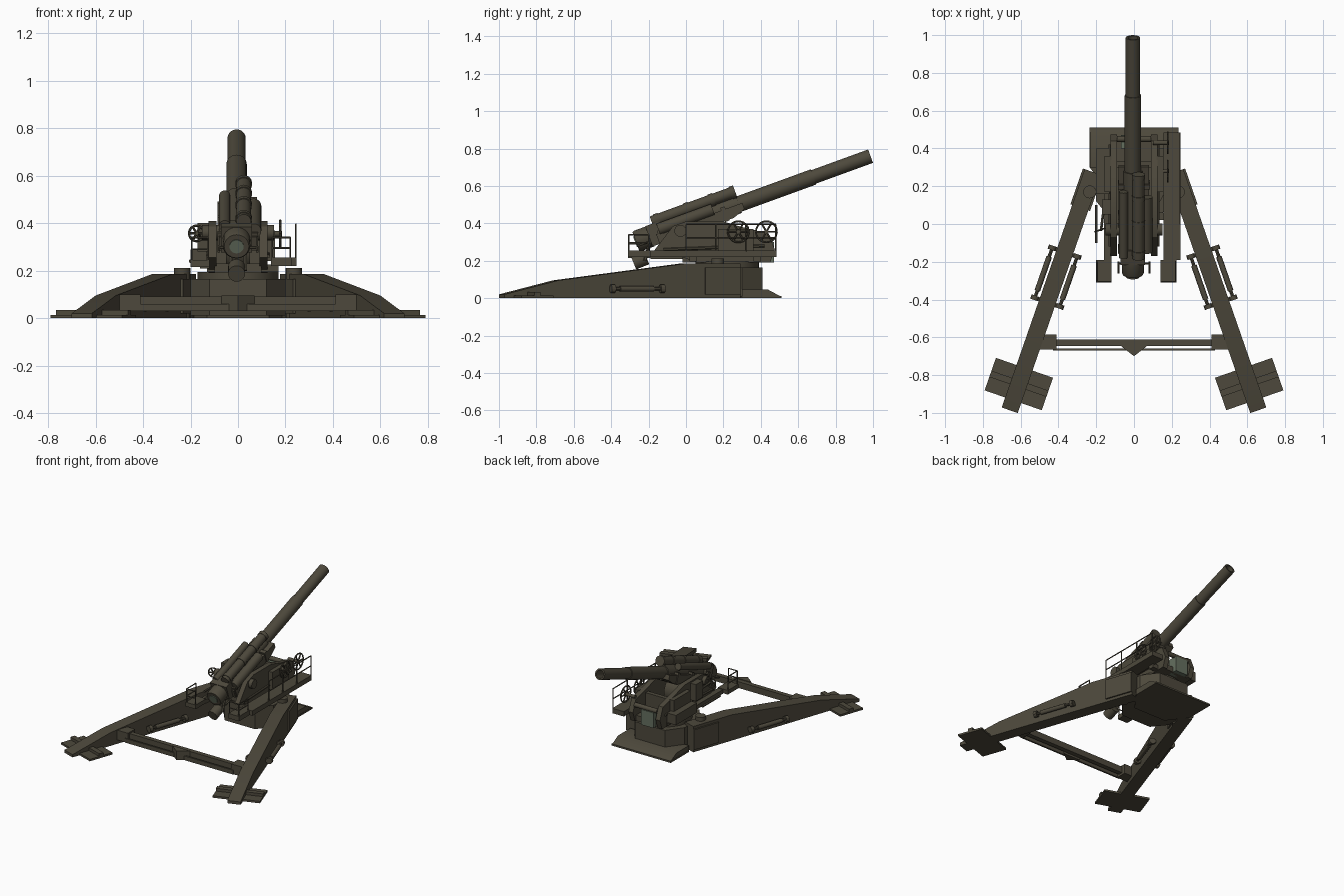
import bpy, bmesh, math
from mathutils import Matrix, Vector

if "Cube" in bpy.data.objects:
    bpy.data.objects.remove(bpy.data.objects["Cube"])


def material(name, rgb):
    m = bpy.data.materials.new(name)
    m.use_nodes = True
    m.diffuse_color = (*rgb, 1)
    m.node_tree.nodes["Principled BSDF"].inputs["Base Color"].default_value = (*rgb, 1)
    return m


OLIVE = material("dark olive paint", (0.075, 0.066, 0.045))
GREEN = material("grey green metal", (0.13, 0.16, 0.115))
made = []


def finish(name, bm, M=None, mat=OLIVE):
    bmesh.ops.recalc_face_normals(bm, faces=bm.faces)
    me = bpy.data.meshes.new(name)
    bm.to_mesh(me)
    bm.free()
    if M is not None:
        me.transform(M)
    me.materials.append(mat)
    ob = bpy.data.objects.new(name, me)
    bpy.context.collection.objects.link(ob)
    made.append(ob)


def extrude(name, pts, axis, a, b, M=None, mat=OLIVE):
    """Extrude a flat outline between a and b along the given axis (0 = x, 2 = z)."""
    bm = bmesh.new()
    def at(p, d):
        return (d, *p) if axis == 0 else (*p, d)
    lo = [bm.verts.new(at(p, a)) for p in pts]
    hi = [bm.verts.new(at(p, b)) for p in pts]
    bm.faces.new(lo)
    bm.faces.new(hi[::-1])
    for i in range(len(pts)):
        j = (i + 1) % len(pts)
        bm.faces.new((lo[i], lo[j], hi[j], hi[i]))
    finish(name, bm, M, mat)


def box(name, x0, x1, y0, y1, z0, z1, M=None, mat=OLIVE):
    extrude(name, [(x0, y0), (x1, y0), (x1, y1), (x0, y1)], 2, z0, z1, M, mat)


def add_rod(bm, p, q, r, sides):
    p, q = Vector(p), Vector(q)
    T = Matrix.Translation((p + q) / 2) @ (q - p).to_track_quat("Z", "Y").to_matrix().to_4x4()
    bmesh.ops.create_cone(bm, cap_ends=True, segments=sides, radius1=r, radius2=r,
                          depth=(q - p).length, matrix=T)


def cyl(name, p, q, r, M=None, mat=OLIVE, sides=20):
    bm = bmesh.new()
    add_rod(bm, p, q, r, sides)
    finish(name, bm, M, mat)


def rods(name, pairs, r=0.004):
    bm = bmesh.new()
    for p, q in pairs:
        add_rod(bm, p, q, r, 6)
    finish(name, bm)


def lathe(name, profile, M, sides=28):
    """Spin (distance, radius) points about the y axis."""
    bm = bmesh.new()
    vs = [bm.verts.new((r, u, 0)) for u, r in profile]
    es = [bm.edges.new(e) for e in zip(vs, vs[1:])]
    bmesh.ops.spin(bm, geom=vs + es, cent=(0, 0, 0), axis=(0, 1, 0),
                   angle=math.tau, steps=sides, use_duplicate=False)
    bmesh.ops.remove_doubles(bm, verts=bm.verts, dist=0.0005)
    finish(name, bm, M)


def handwheel(name, centre, axis, radius, spokes=6):
    T = Matrix.Translation(centre) @ Vector(axis).to_track_quat("Z", "Y").to_matrix().to_4x4()
    n = 24
    rim = [Vector((radius * math.cos(math.tau * i / n), radius * math.sin(math.tau * i / n), 0))
           for i in range(n)]
    pairs = [(T @ rim[i], T @ rim[(i + 1) % n]) for i in range(n)]
    pairs += [(T @ Vector(), T @ rim[i]) for i in range(0, n, n // spokes)]
    rods(name, pairs, 0.005)


def railing(name, corners, z0, z1):
    pairs = [((x, y, z0), (x, y, z1)) for x, y in corners]
    for a, b in zip(corners, corners[1:]):
        for z in (z1, (z0 + z1) / 2):
            pairs.append(((*a, z), (*b, z)))
    rods(name, pairs)


# Barrel group, in a frame whose y axis runs along the bore
GUN = Matrix.Translation((-0.006, 0, 0.4)) @ Matrix.Rotation(math.radians(20), 4, "X")
lathe("barrel", [(-0.285, 0), (-0.285, 0.052), (-0.275, 0.058), (-0.2, 0.058), (-0.2, 0.05),
                 (0.3, 0.05), (0.3, 0.043), (0.725, 0.043), (0.725, 0.038), (1.05, 0.038),
                 (1.05, 0.027), (0.9, 0.027), (0.9, 0)], GUN)
cyl("breech_face", (0, -0.29, 0), (0, -0.283, 0), 0.03, GUN, GREEN)
box("breech_ring", -0.065, 0.065, -0.21, -0.13, -0.055, 0.06, GUN)
extrude("cradle", [(-0.17, -0.06), (0.25, -0.06), (0.32, -0.035), (0.32, 0), (-0.17, 0)],
        0, -0.075, 0.085, GUN)
cyl("upper_recoil_cylinder", (0.03, -0.17, 0.07), (0.03, 0.3, 0.07), 0.031, GUN)
for u in (-0.15, 0.02, 0.16, 0.28):
    cyl("recoil_collar", (0.03, u, 0.07), (0.03, u + 0.025, 0.07), 0.035, GUN)
cyl("side_recoil_cylinder", (0.072, -0.15, 0.02), (0.072, 0.16, 0.02), 0.032, GUN)
cyl("left_recoil_cylinder", (-0.05, -0.17, 0.05), (-0.05, 0.2, 0.05), 0.024, GUN)
for u in (-0.16, 0.03, 0.2):
    box("cradle_band", -0.08, 0.09, u, u + 0.025, -0.065, 0.015, GUN)

# Open breech door with its hinge and side handles
cyl("breech_door", (-0.006, -0.28, 0.187), (-0.006, -0.21, 0.215), 0.036)
rods("breech_hinge", [((s * 0.03, -0.22, 0.2), (s * 0.03, -0.19, 0.3)) for s in (-1, 1)], 0.009)
rods("breech_handles", [((s * 0.082, -0.26, 0.28), (s * 0.082, -0.2, 0.3)) for s in (-1, 1)]
     + [((-0.082, -0.21, 0.297), (0.082, -0.21, 0.297))], 0.006)

# Upper carriage cheeks and the turning gear between them
CHEEK = [(-0.17, 0.255), (-0.07, 0.385), (0, 0.41), (0.2, 0.41), (0.3, 0.38), (0.44, 0.345),
         (0.475, 0.26), (0.45, 0.19), (0.06, 0.19), (-0.02, 0.22)]
for s in (-1, 1):
    extrude("carriage_cheek", CHEEK, 0, s * 0.09, s * 0.125)
    cyl("trunnion", (s * 0.08, -0.03, 0.36), (s * 0.152, -0.03, 0.36), 0.032)
    box("cheek_gearbox", *sorted((s * 0.12, s * 0.155)), 0.17, 0.36, 0.24, 0.37)
    rods("cheek_brace", [((s * 0.127, -0.12, 0.26), (s * 0.127, 0.42, 0.28))], 0.008)
box("carriage_floor", -0.1, 0.1, -0.02, 0.44, 0.19, 0.23)
box("carriage_bulkhead", -0.1, 0.1, 0.3, 0.33, 0.2, 0.35)
cyl("elevating_arc", (-0.05, 0.08, 0.3), (0.05, 0.08, 0.3), 0.1)
box("front_cabinet", -0.07, 0.03, 0.4, 0.47, 0.19, 0.3, mat=GREEN)
cyl("cabinet_roller", (-0.09, 0.45, 0.31), (0.09, 0.45, 0.31), 0.016)

# Crew platforms and railings
box("long_platform", 0.155, 0.247, -0.19, 0.485, 0.22, 0.255)
box("long_platform_step", 0.14, 0.225, -0.31, -0.19, 0.22, 0.255)
box("side_platform", -0.2, -0.12, -0.31, -0.19, 0.215, 0.245)
box("side_platform_arm", -0.16, -0.12, -0.19, 0.3, 0.21, 0.24)
box("side_tool_box", -0.2, -0.13, 0.16, 0.4, 0.22, 0.29)
box("sight_box", -0.17, -0.12, 0.05, 0.13, 0.28, 0.4)
railing("long_rail", [(0.244, y) for y in (0.0, 0.16, 0.32, 0.48)], 0.25, 0.395)
railing("right_step_rail", [(0.22, -0.2), (0.22, -0.305), (0.145, -0.305)], 0.25, 0.34)
railing("left_step_rail", [(-0.195, -0.2), (-0.195, -0.305), (-0.125, -0.305)], 0.24, 0.34)
box("platform_bracket_rear", -0.13, 0.17, 0.02, 0.06, 0.195, 0.225)
box("platform_bracket_front", -0.13, 0.17, 0.36, 0.4, 0.195, 0.225)

# Handwheels
for y in (0.28, 0.43):
    handwheel("elevating_wheel", (0.178, y, 0.355), (1, 0, 0), 0.056)
    cyl("elevating_shaft", (0.1, y, 0.355), (0.185, y, 0.355), 0.011)
handwheel("traverse_wheel", (-0.175, -0.03, 0.357), (0.35, -1, 0), 0.033)
rods("traverse_shaft", [((-0.175, -0.035, 0.357), (-0.16, 0.08, 0.34)),
                        ((-0.2, 0.1, 0.24), (-0.2, -0.1, 0.24))], 0.008)

# Fixed pedestal and ground plate
SOLE = [(-0.235, 0.51), (-0.235, 0.3), (-0.13, 0.16), (0.13, 0.16), (0.235, 0.3), (0.235, 0.51)]
extrude("ground_plate", SOLE, 2, 0.0, 0.012)
extrude("ground_plate_front", [(0.3, 0.01), (0.505, 0.01), (0.44, 0.045), (0.3, 0.045)],
        0, -0.233, 0.233)
DRUM = [(-0.12, 0.02), (0.12, 0.02), (0.2, 0.12), (0.2, 0.3), (0.12, 0.41), (-0.12, 0.41),
        (-0.2, 0.3), (-0.2, 0.12)]
extrude("pedestal", DRUM, 2, 0.01, 0.165)
cyl("turntable", (0, 0.22, 0.16), (0, 0.22, 0.195), 0.17, sides=32)

# Split trails, each built along -y and swung outward from its pivot
TRAIL = [(0.08, 0.0), (0.08, 0.185), (-0.23, 0.185), (-0.95, 0.095), (-1.256, 0.02), (-1.256, 0.0)]
for s in (-1, 1):
    T = Matrix.Translation((s * 0.245, 0.2, 0)) @ Matrix.Rotation(s * math.radians(19.2), 4, "Z")
    extrude("trail", TRAIL, 0, -0.045, 0.045, T)
    box("trail_root", -0.055, 0.055, -0.12, 0.08, 0.02, 0.165, T)
    cyl("trail_pivot", (s * 0.235, 0.17, 0.0), (s * 0.235, 0.17, 0.212), 0.034)
    box("spade_plate", -0.16, 0.16, -1.2, -1.018, 0.0, 0.014, T)
    box("spade_rib", -0.16, 0.16, -1.125, -1.09, 0.01, 0.034, T)
    for side in (-1, 1):
        x = side * 0.07
        cyl("trail_jack", (x, -0.42, 0.05), (x, -0.61, 0.05), 0.015, T, sides=12)
        cyl("jack_rod", (x, -0.37, 0.05), (x, -0.65, 0.05), 0.009, T, sides=8)
        for y in (-0.37, -0.65):
            cyl("jack_pin", (x, y - 0.012, 0.05), (x, y + 0.012, 0.05), 0.022, T, sides=12)
            box("jack_lug", *sorted((side * 0.04, side * 0.09)), y - 0.01, y + 0.01, 0.04, 0.06, T)
    box("crossbar_socket", *sorted((s * 0.41, s * 0.5)), -0.665, -0.585, 0.03, 0.1)

# Crossbar between the trails
box("crossbar", -0.43, 0.43, -0.645, -0.612, 0.045, 0.09)
box("crossbar_rail", -0.43, 0.43, -0.67, -0.658, 0.03, 0.06)
extrude("crossbar_bracket", [(-0.07, -0.645), (0, -0.7), (0.07, -0.645)], 2, 0.03, 0.095)

# Smooth the round parts and keep hard edges
bpy.ops.object.select_all(action="DESELECT")
for ob in made:
    ob.select_set(True)
bpy.context.view_layer.objects.active = made[0]
bpy.ops.object.shade_smooth_by_angle(angle=math.radians(32))
